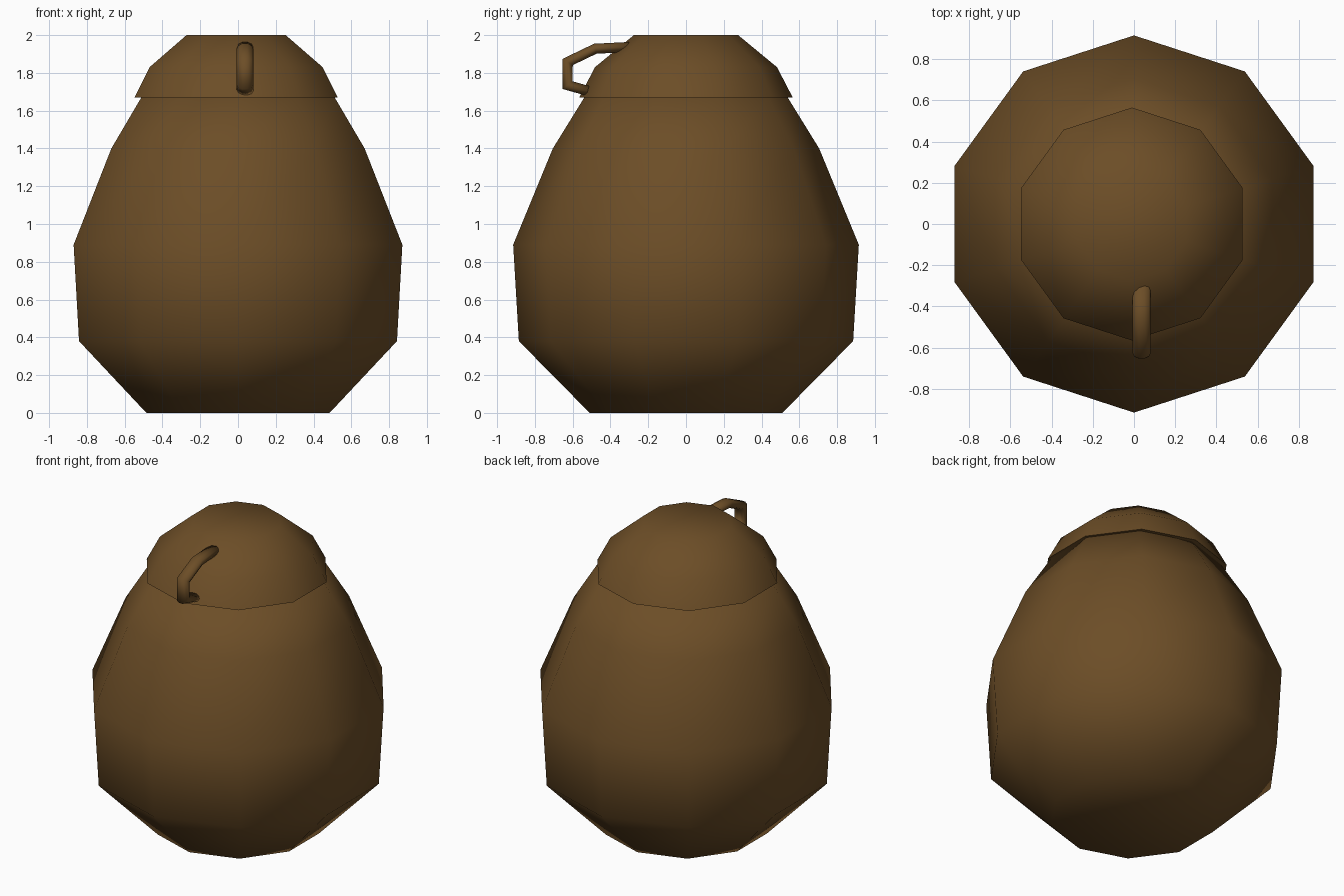
import bpy, bmesh, math
from mathutils import Vector

if "Cube" in bpy.data.objects:
    bpy.data.objects.remove(bpy.data.objects["Cube"])

brown = bpy.data.materials.new("dark brown clay")
brown.diffuse_color = (0.15, 0.075, 0.02, 1)
brown.use_nodes = True
brown.node_tree.nodes["Principled BSDF"].inputs["Base Color"].default_value = brown.diffuse_color


def finish(name, bm):
    bmesh.ops.recalc_face_normals(bm, faces=bm.faces[:])
    for f in bm.faces:
        f.smooth = True
    me = bpy.data.meshes.new(name)
    bm.to_mesh(me)
    bm.free()
    me.materials.append(brown)
    ob = bpy.data.objects.new(name, me)
    bpy.context.collection.objects.link(ob)
    return ob


def skin(bm, rings):
    # bridge successive rings of vertices and cap both ends
    n = len(rings[0])
    for a, b in zip(rings, rings[1:]):
        for i in range(n):
            j = (i + 1) % n
            bm.faces.new((a[i], a[j], b[j], b[i]))
    bm.faces.new(rings[0])
    bm.faces.new(rings[-1])


def lathe(name, profile, cx=0.0, sides=10, sharp_rim=False):
    # ten-sided turned shape with a corner facing the front
    bm = bmesh.new()
    rings = []
    for r, z in profile:
        ring = []
        for i in range(sides):
            a = 2 * math.pi * i / sides - math.pi / 2
            ring.append(bm.verts.new((cx + r * math.cos(a), r * math.sin(a), z)))
        rings.append(ring)
    skin(bm, rings)
    if sharp_rim:
        rim = set(rings[0])
        for e in bm.edges:
            if e.verts[0] in rim and e.verts[1] in rim:
                e.smooth = False
    return finish(name, bm)


# Pot body
lathe("pot_body", [(0.51, 0), (0.885, 0.38), (0.915, 0.89),
                   (0.705, 1.40), (0.535, 1.675)])

# Overhanging lid
lathe("lid", [(0.565, 1.67), (0.482, 1.83), (0.276, 2.0)],
      cx=-0.01, sharp_rim=True)

# Loop handle: oval tube swept along a path in the yz plane
path = [Vector((0.037, y, z)) for y, z in
        [(-0.30, 1.937), (-0.48, 1.928), (-0.626, 1.858),
         (-0.627, 1.735), (-0.52, 1.705)]]
bm = bmesh.new()
rings = []
side = Vector((1, 0, 0))
for k, p in enumerate(path):
    d_in = (p - path[max(k - 1, 0)]).normalized()
    d_out = (path[min(k + 1, len(path) - 1)] - p).normalized()
    t = (d_in + d_out).normalized()
    miter = 1 / max(t.dot(d_out if k == 0 else d_in), 0.6)
    up = side.cross(t)
    ring = []
    for i in range(10):
        a = 2 * math.pi * i / 10
        ring.append(bm.verts.new(p + side * 0.044 * math.cos(a)
                                 + up * 0.028 * miter * math.sin(a)))
    rings.append(ring)
skin(bm, rings)
finish("lid_handle", bm)
